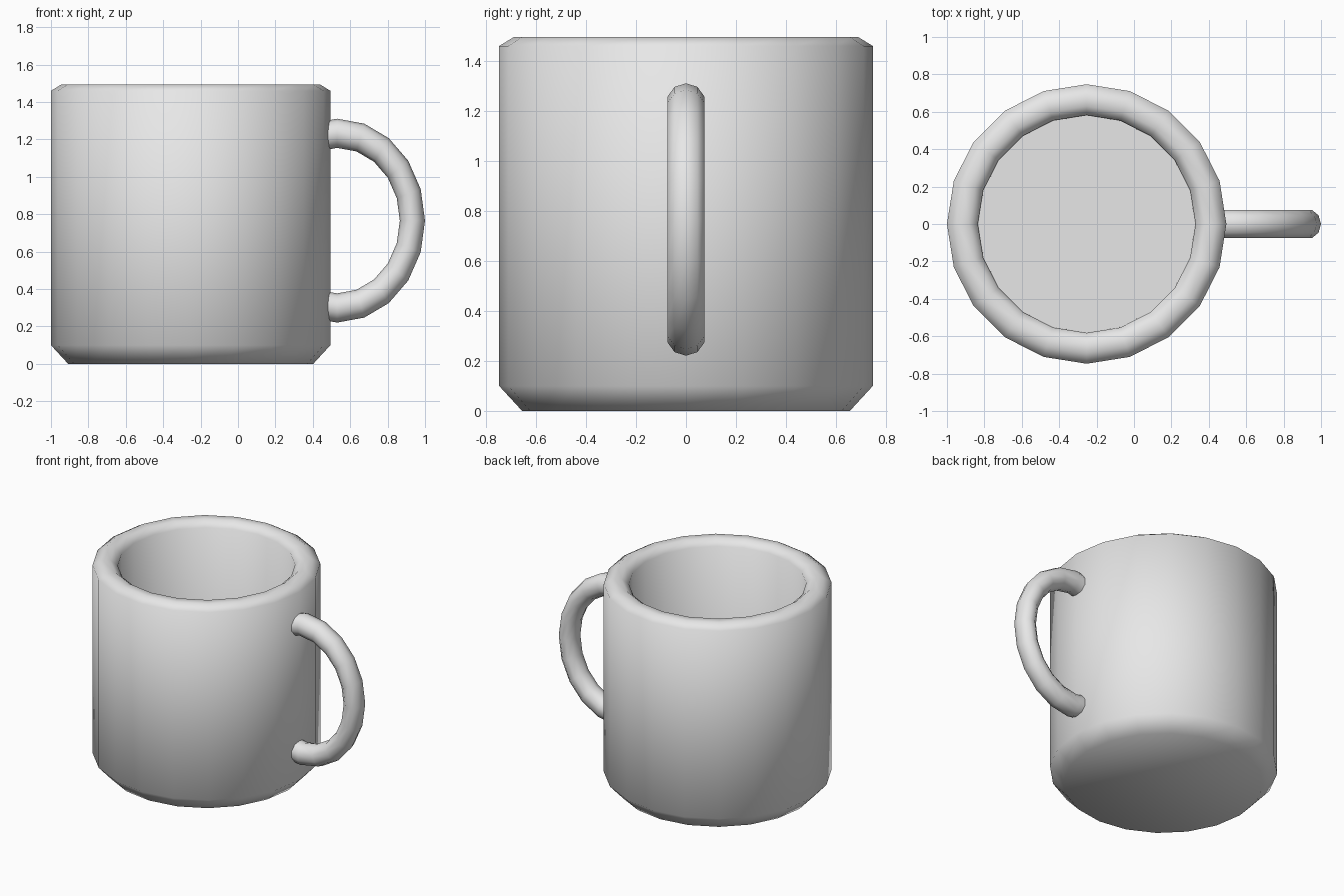
import bpy, bmesh
from math import radians, cos, sin, pi

cube = bpy.data.objects.get("Cube")
if cube:
    bpy.data.objects.remove(cube, do_unlink=True)

# Single grey material
grey = bpy.data.materials.new("plain grey")
grey.use_nodes = True
color = (0.8, 0.8, 0.8, 1)
grey.diffuse_color = color
grey.node_tree.nodes["Principled BSDF"].inputs["Base Color"].default_value = color


def finish(name, bm, location, angle):
    """Turn a bmesh into a smooth-shaded grey object."""
    bmesh.ops.recalc_face_normals(bm, faces=bm.faces)
    mesh = bpy.data.meshes.new(name)
    bm.to_mesh(mesh)
    bm.free()
    mesh.materials.append(grey)
    obj = bpy.data.objects.new(name, mesh)
    obj.location = location
    bpy.context.collection.objects.link(obj)
    bpy.ops.object.select_all(action="DESELECT")
    obj.select_set(True)
    bpy.context.view_layer.objects.active = obj
    bpy.ops.object.shade_smooth_by_angle(angle=radians(angle))
    return obj


def skin(bm, rings, closed):
    """Bridge rings of equal size with quads and cap the open ends."""
    loops = [[bm.verts.new(p) for p in ring] for ring in rings]
    n = len(loops[0])
    for a, b in zip(loops, loops[1:]):
        for i in range(n):
            j = (i + 1) % n
            bm.faces.new((a[i], a[j], b[j], b[i]))
    if closed:
        bm.faces.new(loops[0])
        bm.faces.new(loops[-1])


# Cup body: chamfered foot, straight wall, rounded rim, inner wall and floor
SIDES = 20
profile = [(0.655, 0), (0.747, 0.1), (0.747, 1.46), (0.69, 1.495),
           (0.63, 1.495), (0.582, 1.455), (0.58, 0.1)]
bm = bmesh.new()
skin(bm, [[(r * cos(2 * pi * i / SIDES), r * sin(2 * pi * i / SIDES), z)
           for i in range(SIDES)] for r, z in profile], True)
finish("cup_body", bm, (-0.253, 0, 0), 65)

# Handle: part of a ring, squashed sideways, its ends sunk into the wall
MAJOR, MINOR, SQUASH, TUBE = 0.467, 0.078, 0.862, 10
rings = []
for step in range(-6, 7):
    a = step * 2 * pi / SIDES
    ring = []
    for k in range(TUBE):
        t = 2 * pi * k / TUBE
        d = MAJOR + MINOR * cos(t)
        ring.append((d * cos(a) * SQUASH, MINOR * sin(t), d * sin(a)))
    rings.append(ring)
bm = bmesh.new()
skin(bm, rings, True)
finish("handle", bm, (0.53, 0, 0.766), 65)
